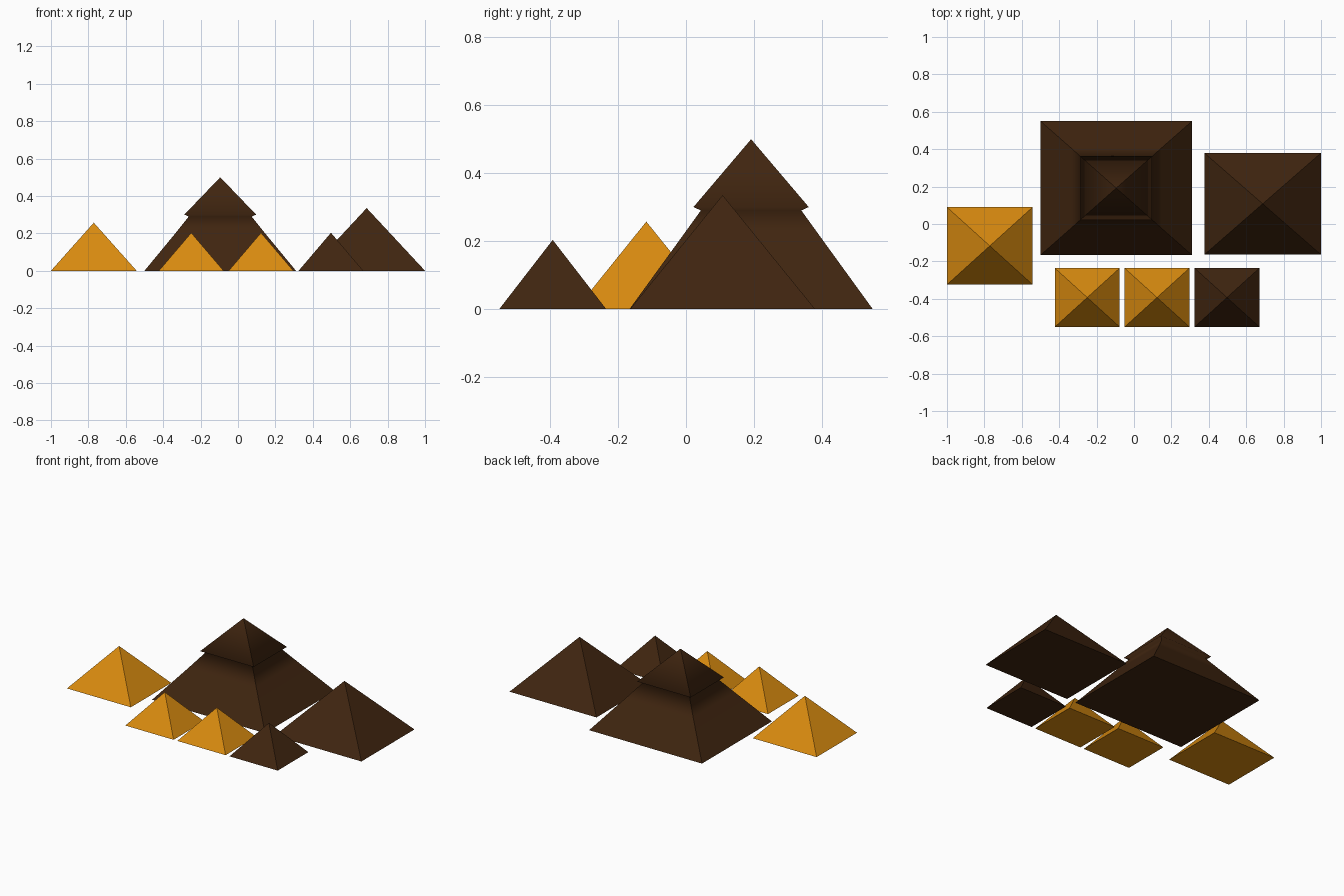
import bpy, bmesh

cube = bpy.data.objects.get("Cube")
if cube:
    bpy.data.objects.remove(cube, do_unlink=True)


def make_material(name, rgb):
    mat = bpy.data.materials.new(name)
    mat.use_nodes = True
    mat.diffuse_color = (*rgb, 1)
    mat.node_tree.nodes["Principled BSDF"].inputs["Base Color"].default_value = (*rgb, 1)
    return mat


gold = make_material("golden sandstone", (0.70, 0.26, 0.005))
brown = make_material("dark brown stone", (0.051, 0.0185, 0.005))


def pyramid(name, center, rings, apex_z, mat, smooth=False):
    """Rectangular rings (half width, half depth, height) closed by an apex."""
    cx, cy = center
    bm = bmesh.new()
    loops = [[bm.verts.new((cx + sx * hx, cy + sy * hy, z))
              for sx, sy in ((-1, -1), (1, -1), (1, 1), (-1, 1))]
             for hx, hy, z in rings]
    base = bm.faces.new(loops[0][::-1])
    apex = bm.verts.new((cx, cy, apex_z))
    for i in range(4):
        j = (i + 1) % 4
        for low, high in zip(loops, loops[1:]):
            bm.faces.new((low[i], low[j], high[j], high[i]))
        bm.faces.new((loops[-1][i], loops[-1][j], apex))
    # Blend shading up each side, but keep corners and base crisp
    for face in bm.faces:
        face.smooth = smooth
    for edge in bm.edges:
        level = abs(edge.verts[0].co.z - edge.verts[1].co.z) < 1e-5
        edge.smooth = level and edge not in base.edges[:]
    mesh = bpy.data.meshes.new(name)
    bm.to_mesh(mesh)
    bm.free()
    mesh.materials.append(mat)
    obj = bpy.data.objects.new(name, mesh)
    bpy.context.collection.objects.link(obj)
    return obj


# Great pyramid with an overhanging cap
pyramid("great_pyramid", (-0.095, 0.192),
        [(0.405, 0.358, 0), (0.24, 0.213, 0.2),
         (0.168, 0.148, 0.29), (0.192, 0.17, 0.3)], 0.5, brown, smooth=True)

# Medium pyramids on either side
pyramid("right_pyramid", (-0.771, -0.117), [(0.229, 0.207, 0)], 0.257, gold)
pyramid("left_pyramid", (0.688, 0.108), [(0.312, 0.272, 0)], 0.335, brown)

# Row of three small pyramids in front
for name, x, mat in (("small_pyramid_right", -0.25, gold),
                     ("small_pyramid_middle", 0.123, gold),
                     ("small_pyramid_left", 0.497, brown)):
    pyramid(name, (x, -0.393), [(0.173, 0.157, 0)], 0.203, mat)
